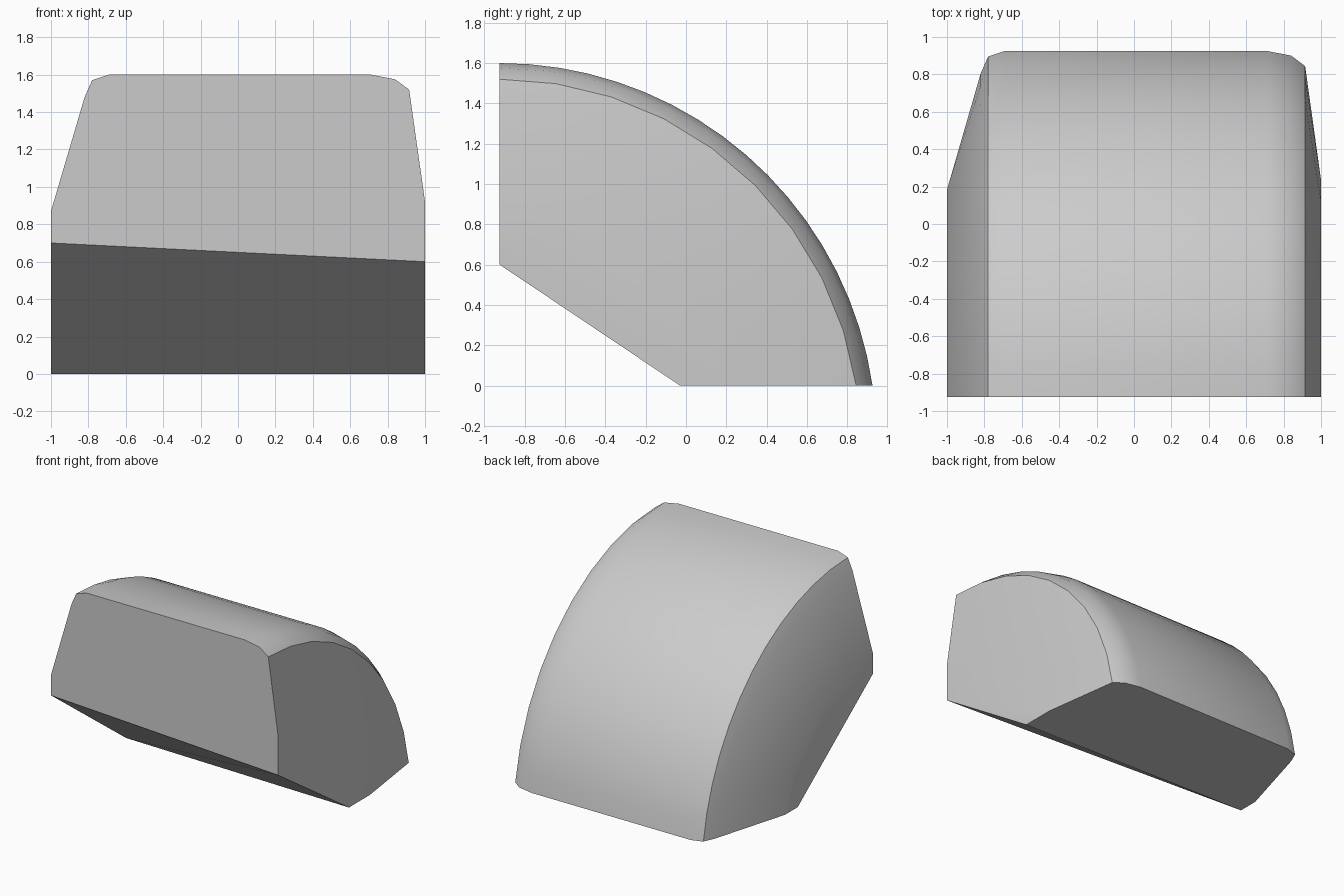
import bpy, bmesh
from math import sin, cos, acos, radians

if "Cube" in bpy.data.objects:
    bpy.data.objects.remove(bpy.data.objects["Cube"])

FRONT_Y, AXIS_Z = -0.925, -0.27   # arcs turn about an x-parallel axis here

# Cross-section on the front face: (x, height, arc segments)
profile = [(-1, 0.87, 5), (-0.82, 1.48, 9), (-0.78, 1.57, 12), (-0.69, 1.6, 18),
           (0.71, 1.6, 18), (0.84, 1.575, 12), (0.915, 1.52, 9), (1, 0.92, 5)]

bm = bmesh.new()

# Sweep every profile point from the front face down to the ground
for x, z, steps in profile:
    radius = z - AXIS_Z
    sweep = acos(-AXIS_Z / radius)
    for i in range(steps + 1):
        a = sweep * i / steps
        bm.verts.new((x, FRONT_Y + radius * sin(a), AXIS_Z + radius * cos(a)))

# Corners of the slanted underside
for co in [(-1, FRONT_Y, 0.7), (1, FRONT_Y, 0.6), (1, -0.03, 0), (-1, 0.02, 0)]:
    bm.verts.new(co)

# Wrap the convex stone and merge flat areas
hull = bmesh.ops.convex_hull(bm, input=bm.verts[:])
loose = [v for v in bm.verts if not v.link_faces]
bmesh.ops.delete(bm, geom=loose, context='VERTS')
bmesh.ops.dissolve_limit(bm, angle_limit=radians(0.5), verts=bm.verts[:], edges=bm.edges[:])
bmesh.ops.recalc_face_normals(bm, faces=bm.faces[:])

mesh = bpy.data.meshes.new("rounded_stone")
bm.to_mesh(mesh)
bm.free()
stone = bpy.data.objects.new("rounded_stone", mesh)
bpy.context.collection.objects.link(stone)

# Smooth the curved back, keep the cut edges sharp
bpy.context.view_layer.objects.active = stone
stone.select_set(True)
bpy.ops.object.shade_smooth_by_angle(angle=radians(30))
